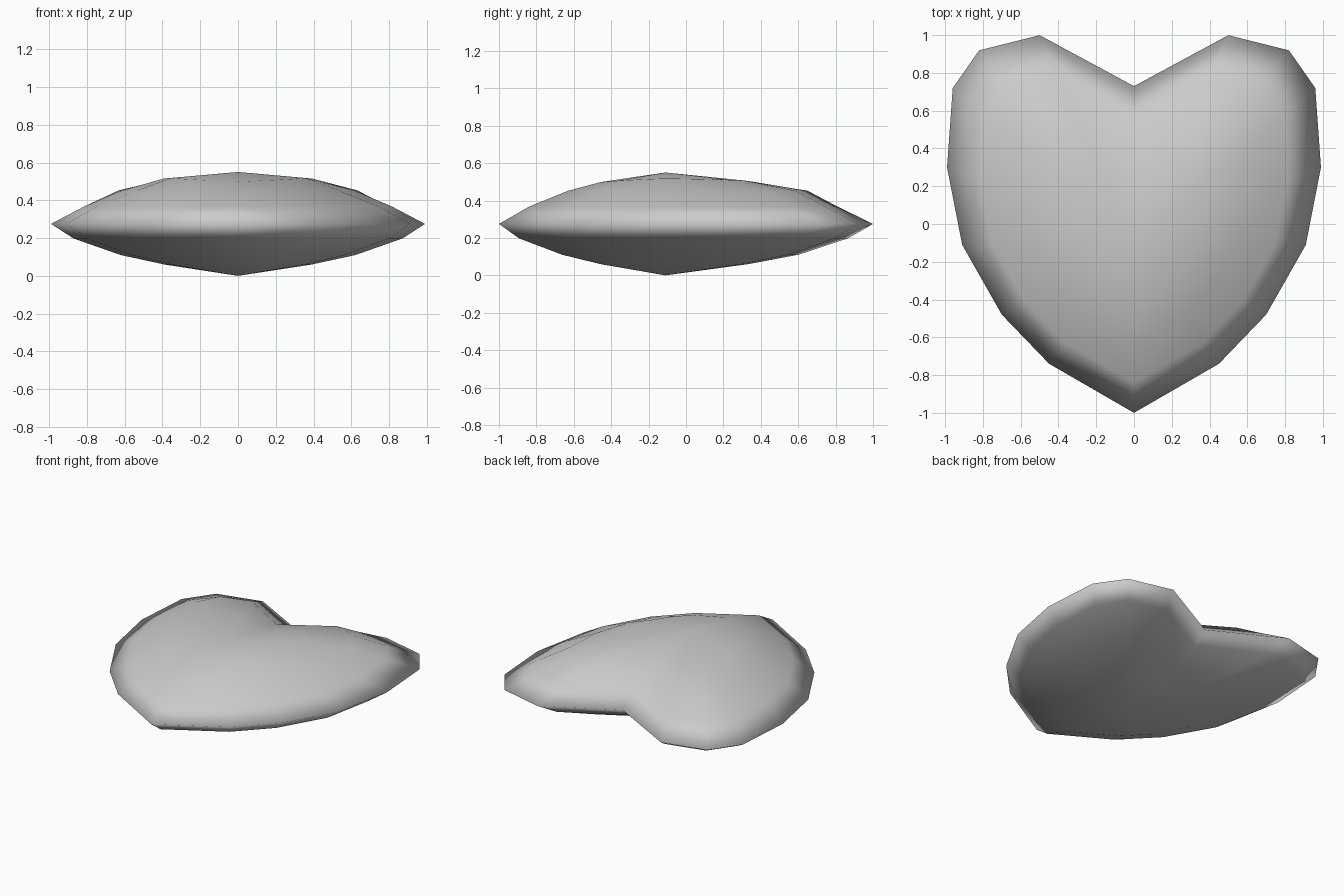
import bpy, bmesh

if "Cube" in bpy.data.objects:
    bpy.data.objects.remove(bpy.data.objects["Cube"])

# Right half of the heart outline, from cleft to bottom tip
half = [(0, 0.73), (0.5, 1.0), (0.82, 0.92), (0.96, 0.72), (0.99, 0.30),
        (0.91, -0.11), (0.70, -0.48), (0.45, -0.74), (0, -1.0)]
outline = half + [(-x, y) for x, y in half[-2:0:-1]]
CY, RIM = -0.11, 0.275

# Each ring: outline scale, height, extra scale towards the lobes
upper = [(0.82, 0.367, 0.01), (0.585, 0.452, 0.10), (0.39, 0.507, 0.02)]
lower = [(0.88, 0.198, 0.0), (0.62, 0.11, 0.02), (0.39, 0.06, 0.01)]

bm = bmesh.new()


def ring(scale, z, lobe=0.0):
    verts = []
    for x, y in outline:
        s = scale + lobe * max(0, y - CY) / 1.11
        dz = 0.012 * (abs(x) - abs(y - CY) * 0.8) if scale < 0.5 and z > RIM else 0
        verts.append(bm.verts.new((x * s, CY + (y - CY) * s, z + dz)))
    return verts


def cap(rim, rings, apex_z):
    # Bridge successive rings, then close with a fan
    prev, n = rim, len(outline)
    for r in rings:
        cur = ring(*r)
        for i in range(n):
            j = (i + 1) % n
            bm.faces.new((prev[i], prev[j], cur[j], cur[i]))
        prev = cur
    apex = bm.verts.new((0, CY, apex_z))
    for i in range(n):
        bm.faces.new((prev[i], prev[(i + 1) % n], apex))


# Two domed sides sharing one sharp rim
rim = ring(1.0, RIM)
cap(rim, upper, 0.55)
cap(rim, lower, 0.0)
bmesh.ops.recalc_face_normals(bm, faces=bm.faces)

mesh = bpy.data.meshes.new("heart")
bm.to_mesh(mesh)
bm.free()
mesh.shade_smooth()
bpy.context.collection.objects.link(bpy.data.objects.new("heart", mesh))
